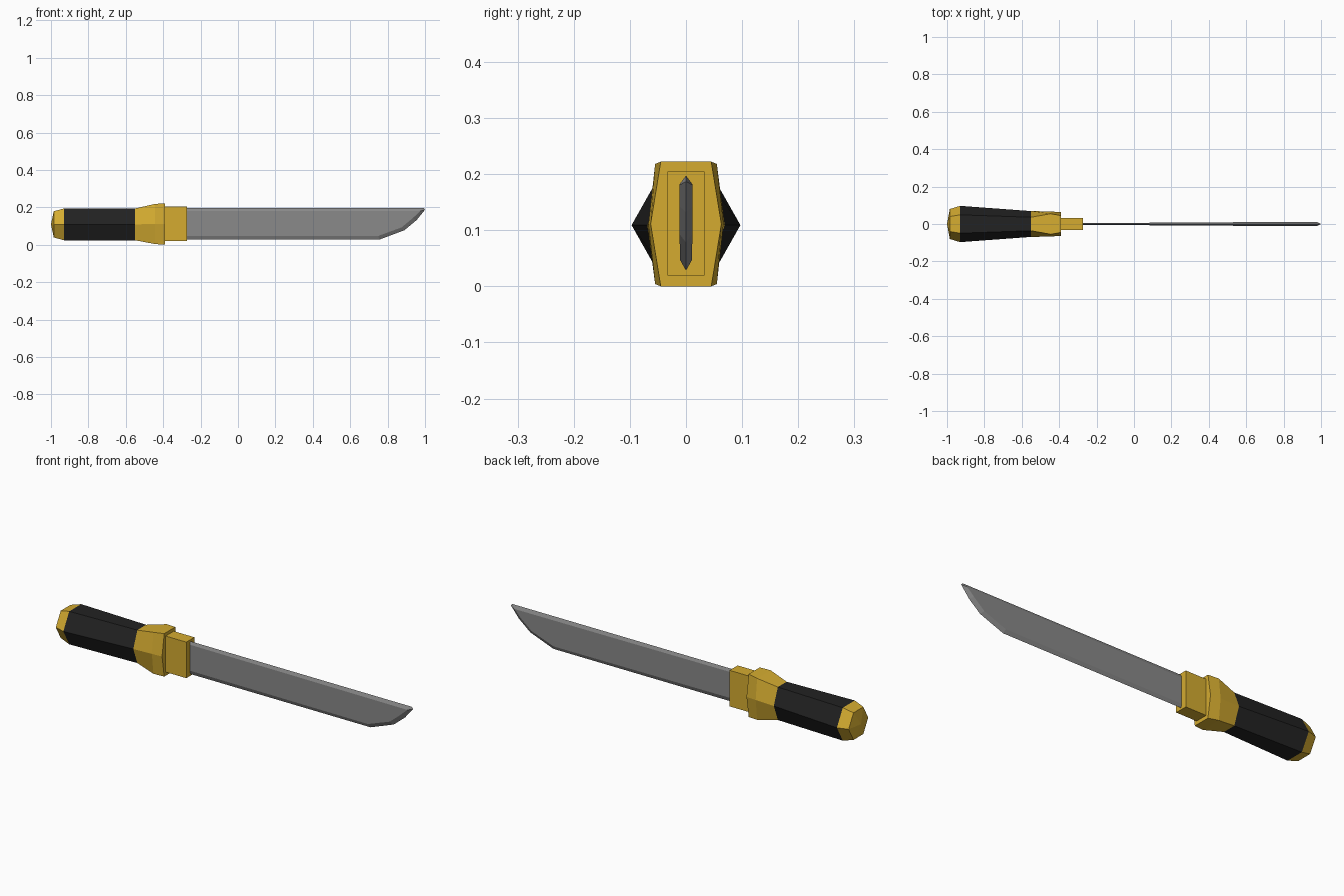
import bpy
import math

if "Cube" in bpy.data.objects:
    bpy.data.objects.remove(bpy.data.objects["Cube"])


def material(name, rgb):
    m = bpy.data.materials.new(name)
    m.diffuse_color = (*rgb, 1)
    m.use_nodes = True
    m.node_tree.nodes["Principled BSDF"].inputs["Base Color"].default_value = m.diffuse_color
    return m


GOLD = material("gold", (0.66, 0.41, 0.03))
BLACK = material("black grip", (0.016, 0.016, 0.016))
STEEL = material("grey steel", (0.25, 0.25, 0.25))


def build(name, verts, faces, mat):
    me = bpy.data.meshes.new(name)
    me.from_pydata(verts, [], faces)
    me.materials.append(mat)
    ob = bpy.data.objects.new(name, me)
    bpy.context.collection.objects.link(ob)
    return ob


def hex_ring(x, mid, top, half, cz):
    """Six-sided section: widest at mid height, flat on top and bottom."""
    return [(x, mid, cz), (x, top, cz + half), (x, -top, cz + half),
            (x, -mid, cz), (x, -top, cz - half), (x, top, cz - half)]


def loft(name, rings, mat, apex=None):
    """Skin rings from low x to high x; an apex replaces the first cap."""
    n = len(rings[0])
    verts = [p for r in rings for p in r]
    faces = [(k * n + i, (k + 1) * n + i, (k + 1) * n + (i + 1) % n, k * n + (i + 1) % n)
             for k in range(len(rings) - 1) for i in range(n)]
    end = (len(rings) - 1) * n
    faces.append(tuple(range(end, end + n)))
    if apex:
        verts.append(apex)
        faces += [(len(verts) - 1, i, (i + 1) % n) for i in range(n)]
    else:
        faces.append(tuple(reversed(range(n))))
    return build(name, verts, faces, mat)


# Hilt: pommel, tapering grip, flared guard
CZ = 0.109
grip_back = hex_ring(-0.93, 0.097, 0.049, 0.085, CZ)
grip_front = hex_ring(-0.55, 0.069, 0.036, 0.085, CZ)
loft("pommel", [hex_ring(-0.985, 0.08, 0.04, 0.07, CZ), grip_back], GOLD, (-1, 0, CZ))
loft("grip", [grip_back, grip_front], BLACK)
loft("guard", [grip_front,
               hex_ring(-0.445, 0.067, 0.055, 0.107, 0.111),
               hex_ring(-0.39, 0.063, 0.045, 0.111, 0.111)], GOLD)

# Rectangular blade collar
loft("blade_collar", [[(x, 0.033, 0.019), (x, 0.033, 0.205),
                       (x, -0.033, 0.205), (x, -0.033, 0.019)]
                      for x in (-0.40, -0.272)], GOLD)

# Blade: a sharp outline with a raised flat on each side, thicker to the tip
edge = [(-0.28, 0.028), (0.757, 0.028), (0.89, 0.078), (0.955, 0.132),
        (1.0, 0.187), (0.993, 0.197), (-0.28, 0.197)]
flat = [(-0.28, 0.047), (0.75, 0.047), (0.875, 0.093), (0.935, 0.143),
        (0.975, 0.18), (0.97, 0.181), (-0.28, 0.181)]
n = len(edge)
verts = [(x, 0, z) for x, z in edge]
for s in (-1, 1):
    verts += [(x, s * (0.0045 + 0.0075 * (x + 0.28) / 1.25), z) for x, z in flat]
faces = [tuple(range(n, 2 * n)), tuple(reversed(range(2 * n, 3 * n)))]
for i in range(n):
    j = (i + 1) % n
    faces += [(i, j, n + j, n + i), (j, i, 2 * n + i, 2 * n + j)]
build("blade", verts, faces, STEEL)
